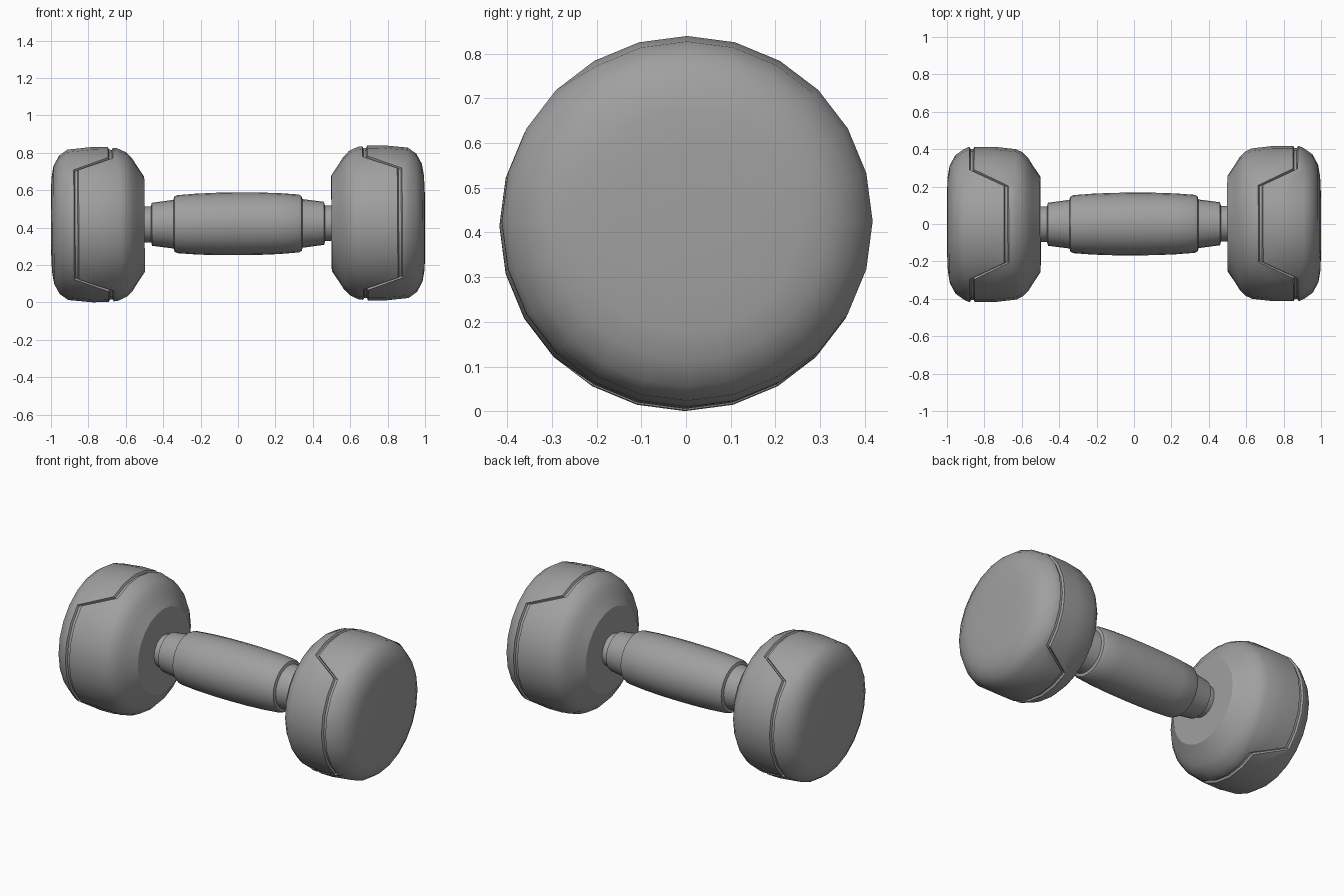
import bpy, bmesh, math

SIDES = 24

cube = bpy.data.objects.get("Cube")
if cube:
    bpy.data.objects.remove(cube, do_unlink=True)

# Single dark rubber grey
grey = bpy.data.materials.new("grey")
grey.use_nodes = True
color = (0.35, 0.35, 0.35, 1)
grey.diffuse_color = color
grey.node_tree.nodes["Principled BSDF"].inputs["Base Color"].default_value = color


def loft(name, ring_at, mirror=False):
    """Loft rings around x; ring_at(angle) lists (x, radius) pairs, angle 0 is up."""
    bm = bmesh.new()
    angles = [2 * math.pi * i / SIDES for i in range(SIDES)]
    columns = [[bm.verts.new((x, r * math.sin(a), r * math.cos(a)))
                for x, r in ring_at(a)] for a in angles]
    for i, col in enumerate(columns):
        nxt = columns[(i + 1) % SIDES]
        for j in range(len(col) - 1):
            bm.faces.new((col[j], nxt[j], nxt[j + 1], col[j + 1]))
    bm.faces.new([c[0] for c in columns])
    bm.faces.new([c[-1] for c in columns])
    bmesh.ops.recalc_face_normals(bm, faces=bm.faces)
    mesh = bpy.data.meshes.new(name)
    bm.to_mesh(mesh)
    bm.free()
    mesh.materials.append(grey)
    obj = bpy.data.objects.new(name, mesh)
    bpy.context.collection.objects.link(obj)
    # The weight leans very slightly along its length
    obj.location.z = 0.42
    obj.rotation_euler = (0, -0.006, 0.003)
    if mirror:
        obj.modifiers.new("mirror", "MIRROR")
    bpy.ops.object.select_all(action="DESELECT")
    obj.select_set(True)
    bpy.context.view_layer.objects.active = obj
    bpy.ops.object.shade_smooth_by_angle(angle=math.radians(30))
    return obj


# Weight heads: rounded drum with a zigzag groove around the rim
INNER = [(0.5, 0.255), (0.54, 0.315), (0.565, 0.355), (0.595, 0.385), (0.63, 0.402)]
OUTER = [(0.91, 0.402), (0.955, 0.37), (0.985, 0.315), (0.996, 0.25), (1.0, 0.15)]
GROOVE = [(-0.013, 0), (-0.007, 0.012), (0.007, 0.012), (0.013, 0)]


def rim_radius(x):
    return 0.408 + 0.007 * min(1, max(0, (x - 0.65) / 0.05))


def head_ring(angle):
    # Degrees away from straight up or straight down
    off = math.degrees(math.acos(min(1, abs(math.cos(angle)))))
    t = min(1, max(0, (off - 30) / 15))
    centre = 0.68 + 0.185 * t
    groove = [(centre + dx, rim_radius(centre + dx) - depth) for dx, depth in GROOVE]
    before = 0.645 + 0.1 * t
    after = 0.78 + 0.103 * t
    return (INNER + [(before, rim_radius(before))] + groove
            + [(after, rim_radius(after))] + OUTER)


loft("weight_heads", head_ring, mirror=True)

# Handle: thin bar ends, stepped collars and a barrel grip
HALF = [(0.52, 0.096), (0.465, 0.096), (0.46, 0.115), (0.345, 0.13), (0.34, 0.147),
        (0.325, 0.155), (0.22, 0.163), (0.11, 0.167)]
profile = [(-x, r) for x, r in HALF] + [(0, 0.168)] + HALF[::-1]
loft("handle", lambda angle: profile)
